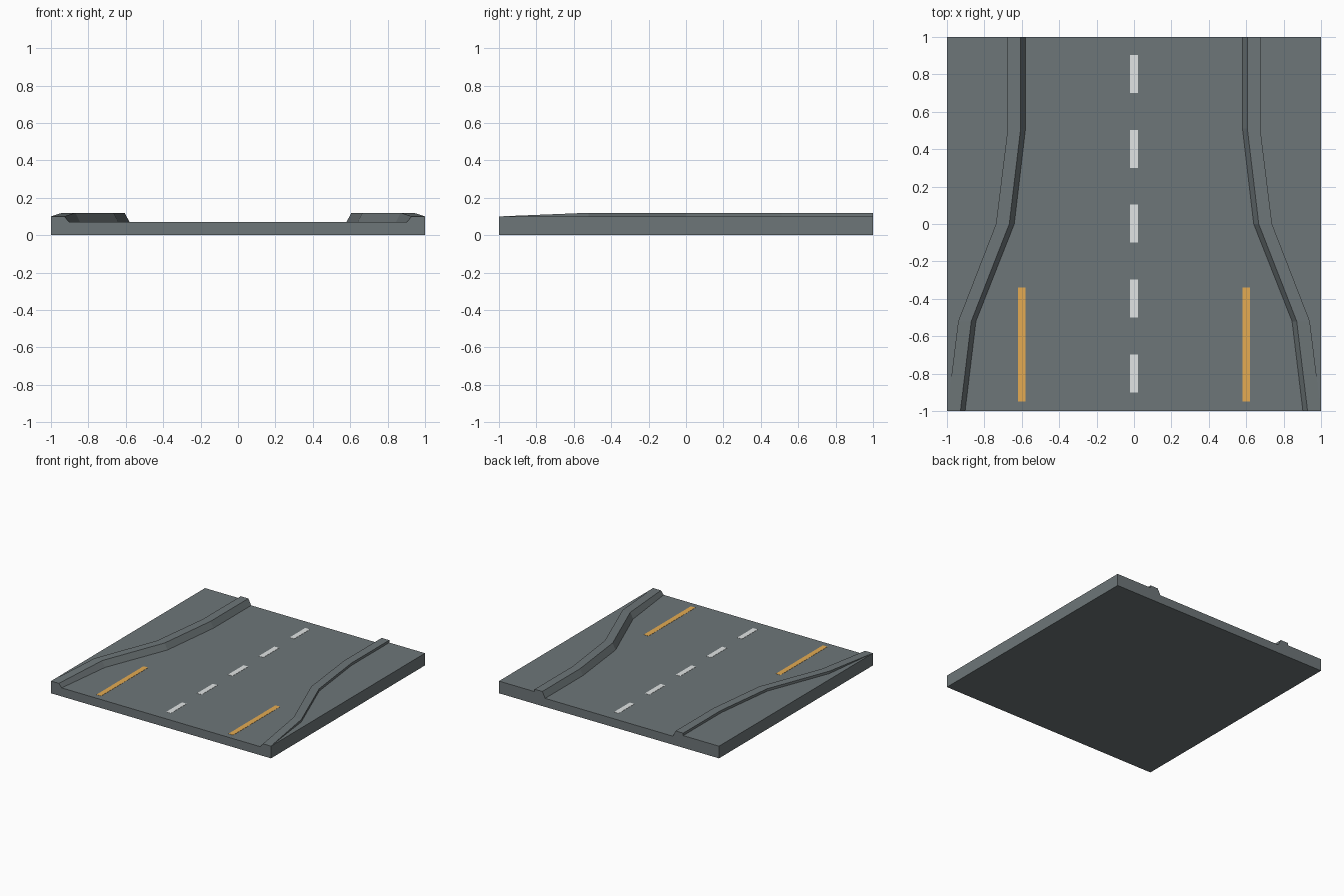
import bpy, bmesh

if "Cube" in bpy.data.objects:
    bpy.data.objects.remove(bpy.data.objects["Cube"])

def material(name, rgb):
    m = bpy.data.materials.new(name)
    m.diffuse_color = (*rgb, 1)
    m.use_nodes = True
    m.node_tree.nodes["Principled BSDF"].inputs["Base Color"].default_value = m.diffuse_color
    return m

asphalt = material("asphalt grey", (0.155, 0.182, 0.19))
white = material("white paint", (0.75, 0.78, 0.78))
yellow = material("yellow paint", (0.78, 0.41, 0.085))

def finish(bm, name, mat):
    bmesh.ops.recalc_face_normals(bm, faces=bm.faces)
    me = bpy.data.meshes.new(name)
    bm.to_mesh(me)
    bm.free()
    me.materials.append(mat)
    ob = bpy.data.objects.new(name, me)
    bpy.context.collection.objects.link(ob)
    return ob

ROAD, VERGE, KERB = 0.07, 0.10, 0.12

# Stations along the road: y, kerb foot, kerb inner top, kerb outer edge, kerb height
stations = [
    (-1.00, 0.903, 0.928, 0.999, VERGE + 0.0005),
    (-0.52, 0.845, 0.870, 0.940, KERB),
    (0.00, 0.640, 0.667, 0.738, KERB),
    (0.51, 0.580, 0.606, 0.675, KERB),
    (1.00, 0.580, 0.606, 0.675, KERB),
]

# Road tile: one closed cross-section lofted through the stations
bm = bmesh.new()
rings = []
for y, foot, top, outer, h in stations:
    half = [(foot, ROAD), (top, h), (outer, h), (outer, VERGE), (1, VERGE), (1, 0)]
    section = half + [(-x, z) for x, z in reversed(half)]
    rings.append([bm.verts.new((x, y, z)) for x, z in section])
n = len(rings[0])
for a, b in zip(rings, rings[1:]):
    for i in range(n):
        j = (i + 1) % n
        bm.faces.new((a[i], a[j], b[j], b[i]))
bm.faces.new(rings[0])
bm.faces.new(rings[-1])
finish(bm, "road_tile", asphalt)

# Painted lines: thin plates on the carriageway
def stripe(name, x, y0, y1, mat):
    bm = bmesh.new()
    bmesh.ops.create_cube(bm, size=1)
    for v in bm.verts:
        v.co = (x + v.co.x * 0.042, (y0 + y1) / 2 + v.co.y * (y1 - y0),
                ROAD + v.co.z * 0.003)
    finish(bm, name, mat)

for i in range(5):
    stripe(f"centre_dash_{i + 1}", 0, -0.9 + 0.4 * i, -0.697 + 0.4 * i, white)
for side, x in (("left", -0.6), ("right", 0.6)):
    stripe(f"{side}_edge_line", x, -0.95, -0.34, yellow)
